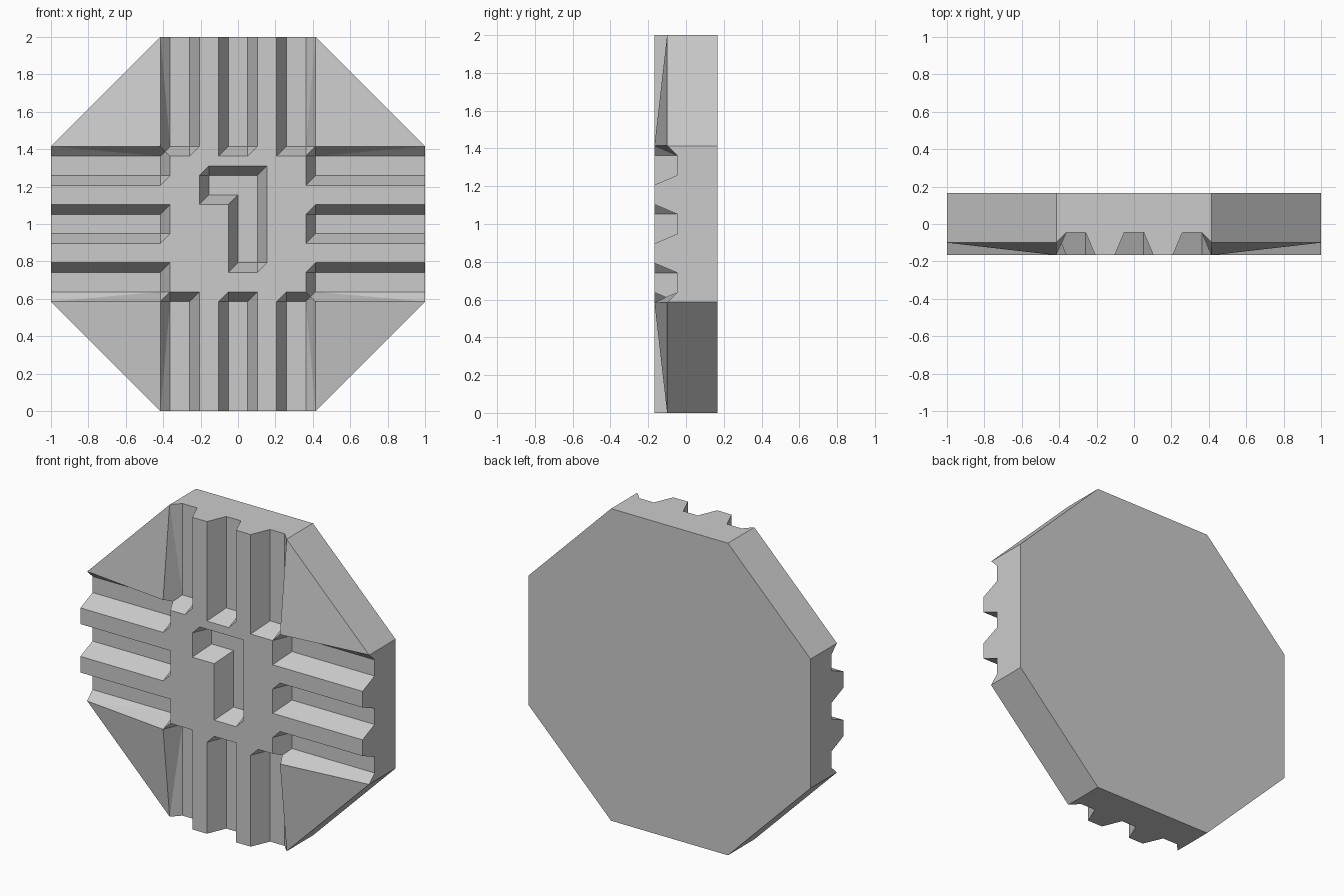
import bpy, bmesh, math

if "Cube" in bpy.data.objects:
    bpy.data.objects.remove(bpy.data.objects["Cube"])

U = math.tan(math.pi / 8) / 8          # pattern unit: octagon half side is 8 units
FRONT, RIM, FLOOR, BACK = -0.167, -0.10, -0.045, 0.167
OUT = -0.19                            # cutters reach past the front face
FAR = 1.005                            # and past the outer edge
S = 8 * U

grey = bpy.data.materials.new("light grey")
grey.diffuse_color = (0.6, 0.6, 0.6, 1)
grey.use_nodes = True
grey.node_tree.nodes["Principled BSDF"].inputs["Base Color"].default_value = grey.diffuse_color


def add_object(name, bm):
    bmesh.ops.recalc_face_normals(bm, faces=bm.faces)
    me = bpy.data.meshes.new(name)
    bm.to_mesh(me)
    bm.free()
    me.materials.append(grey)
    ob = bpy.data.objects.new(name, me)
    bpy.context.collection.objects.link(ob)
    return ob


# octagonal plate with four sloped corner facets
bm = bmesh.new()
corners = []
for k in range(4):
    c, s = ((1, 0), (0, 1), (-1, 0), (0, -1))[k]
    pts = {"apex": (S, FRONT, S), "p": (S, RIM, 1), "q": (1, RIM, S),
           "pf": (S, FRONT, 1), "qf": (1, FRONT, S),
           "pb": (S, BACK, 1), "qb": (1, BACK, S)}
    corners.append({n: bm.verts.new((c * x - s * z, y, s * x + c * z + 1))
                    for n, (x, y, z) in pts.items()})
front, back = [], []
for k, a in enumerate(corners):
    b = corners[(k + 1) % 4]
    for names in ("apex q p", "apex p pf", "apex qf q", "p q qb pb"):
        bm.faces.new([a[n] for n in names.split()])
    bm.faces.new([a["pf"], a["p"], a["pb"], b["qb"], b["q"], b["qf"]])
    front += [a["qf"], a["apex"], a["pf"]]
    back += [a["qb"], a["pb"]]
bm.faces.new(front)
bm.faces.new(back)
plate = add_object("octagonal_plate", bm)


def recess(x0, x1, z0, z1):
    """Points of a tapered pocket whose opening is clipped on two opposite corners."""
    pts = []
    for y in (FLOOR, FRONT, OUT):
        e = U * (FLOOR - y) / (FLOOR - FRONT)
        pts += [(x0 - e, y, z0 - e), (x1 + e, y, z1 + e),
                (x0 - e, y, z1), (x0, y, z1 + e),
                (x1 + e, y, z0), (x1, y, z0 - e)]
    return pts


def cut(pts):
    bm = bmesh.new()
    for x, y, z in pts:
        bm.verts.new((x, y, z + 1))
    bmesh.ops.remove_doubles(bm, verts=bm.verts, dist=1e-5)
    res = bmesh.ops.convex_hull(bm, input=bm.verts)
    junk = set(res["geom_interior"]) | set(res["geom_unused"])
    bmesh.ops.delete(bm, geom=[v for v in junk if isinstance(v, bmesh.types.BMVert)],
                     context='VERTS')
    bmesh.ops.dissolve_limit(bm, angle_limit=0.002, verts=bm.verts, edges=bm.edges)
    cutter = add_object("groove_cutter", bm)
    cutter.hide_render = True
    mod = plate.modifiers.new("groove", 'BOOLEAN')
    mod.operation = 'DIFFERENCE'
    mod.solver = 'EXACT'
    mod.object = cutter
    bpy.context.view_layer.objects.active = plate
    bpy.ops.object.modifier_apply(modifier=mod.name)
    bpy.data.objects.remove(cutter)


# three grooves running in from each straight side
LIMIT = S + 0.001
for mid in (-6, 0, 6):
    groove = [(max(-LIMIT, min(LIMIT, x)), y, z)
              for x, y, z in recess((mid - 1) * U, (mid + 1) * U, S, FAR)]
    if mid:                            # outer wall drops to the facet rim
        groove.append((math.copysign(LIMIT, mid), RIM, FAR))
    for sign in (1, -1):
        cut([(sign * x, y, sign * z) for x, y, z in groove])
        cut([(sign * z, y, sign * x) for x, y, z in groove])

# hooked pocket in the middle: bar and stem
cut(recess(-3 * U, 2 * U, 3 * U, 5 * U))
cut(recess(0, 2 * U, -4 * U, 4 * U))

# clean up coplanar splits
bm = bmesh.new()
bm.from_mesh(plate.data)
bmesh.ops.remove_doubles(bm, verts=bm.verts, dist=1e-5)
bmesh.ops.dissolve_limit(bm, angle_limit=0.002, verts=bm.verts, edges=bm.edges)
bm.to_mesh(plate.data)
bm.free()
